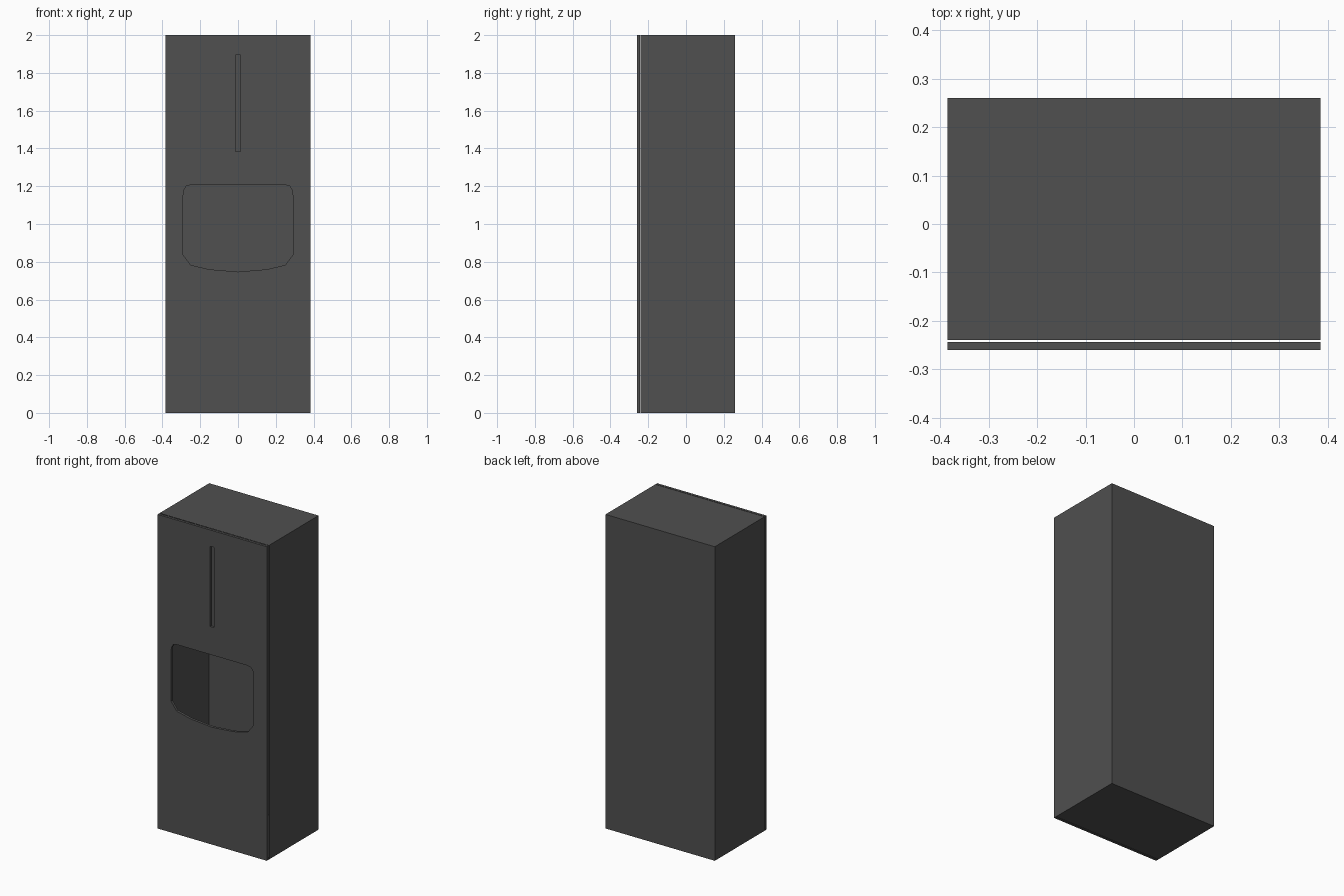
import bpy, bmesh, math

if "Cube" in bpy.data.objects:
    bpy.data.objects.remove(bpy.data.objects["Cube"])

W, H = 0.385, 2.0
BACK, BODY_FRONT = 0.26, -0.24
PANEL_FRONT, PANEL_BACK = -0.26, -0.2435

grey = bpy.data.materials.new("dark grey")
grey.diffuse_color = (0.08, 0.08, 0.08, 1)
grey.use_nodes = True
grey.node_tree.nodes["Principled BSDF"].inputs["Base Color"].default_value = grey.diffuse_color

# Cabinet: thin shell, open at the front behind the panel
bm = bmesh.new()
bmesh.ops.create_cube(bm, size=1)
for v in bm.verts:
    v.co.x *= 2 * W
    v.co.y = BACK if v.co.y > 0 else BODY_FRONT
    v.co.z = H if v.co.z > 0 else 0
bm.normal_update()
bmesh.ops.delete(bm, geom=[f for f in bm.faces if f.normal.y < -0.5], context='FACES')
mesh = bpy.data.meshes.new("cabinet_shell")
bm.to_mesh(mesh)
bm.free()
mesh.materials.append(grey)
cabinet = bpy.data.objects.new("cabinet_shell", mesh)
bpy.context.collection.objects.link(cabinet)


def rect(x, z0, z1):
    return [(-x, z0), (x, z0), (x, z1), (-x, z1)]


# Window outline: right half from bottom centre upward, then mirrored
half = [(0.153, 0.76), (0.25, 0.783), (0.29, 0.836), (0.29, 1.153),
        (0.287, 1.18), (0.274, 1.2), (0.25, 1.207)]
window = [(0, 0.747)] + half + [(-x, z) for x, z in reversed(half)]

# Front panel: flat profile with window and slot holes, extruded
curve = bpy.data.curves.new("front_panel", 'CURVE')
curve.dimensions = '2D'
curve.fill_mode = 'BOTH'
curve.extrude = (PANEL_BACK - PANEL_FRONT) / 2
for pts in (rect(W, 0, H), window, rect(0.014, 1.385, 1.896)):
    s = curve.splines.new('POLY')
    s.points.add(len(pts) - 1)
    for p, (x, z) in zip(s.points, pts):
        p.co = (x, z, 0, 1)
    s.use_cyclic_u = True
curve.materials.append(grey)
panel = bpy.data.objects.new("front_panel", curve)
panel.rotation_euler.x = math.pi / 2
panel.location.y = (PANEL_FRONT + PANEL_BACK) / 2
bpy.context.collection.objects.link(panel)
bpy.context.view_layer.objects.active = panel
panel.select_set(True)
bpy.ops.object.convert(target='MESH')
bpy.ops.object.shade_flat()
